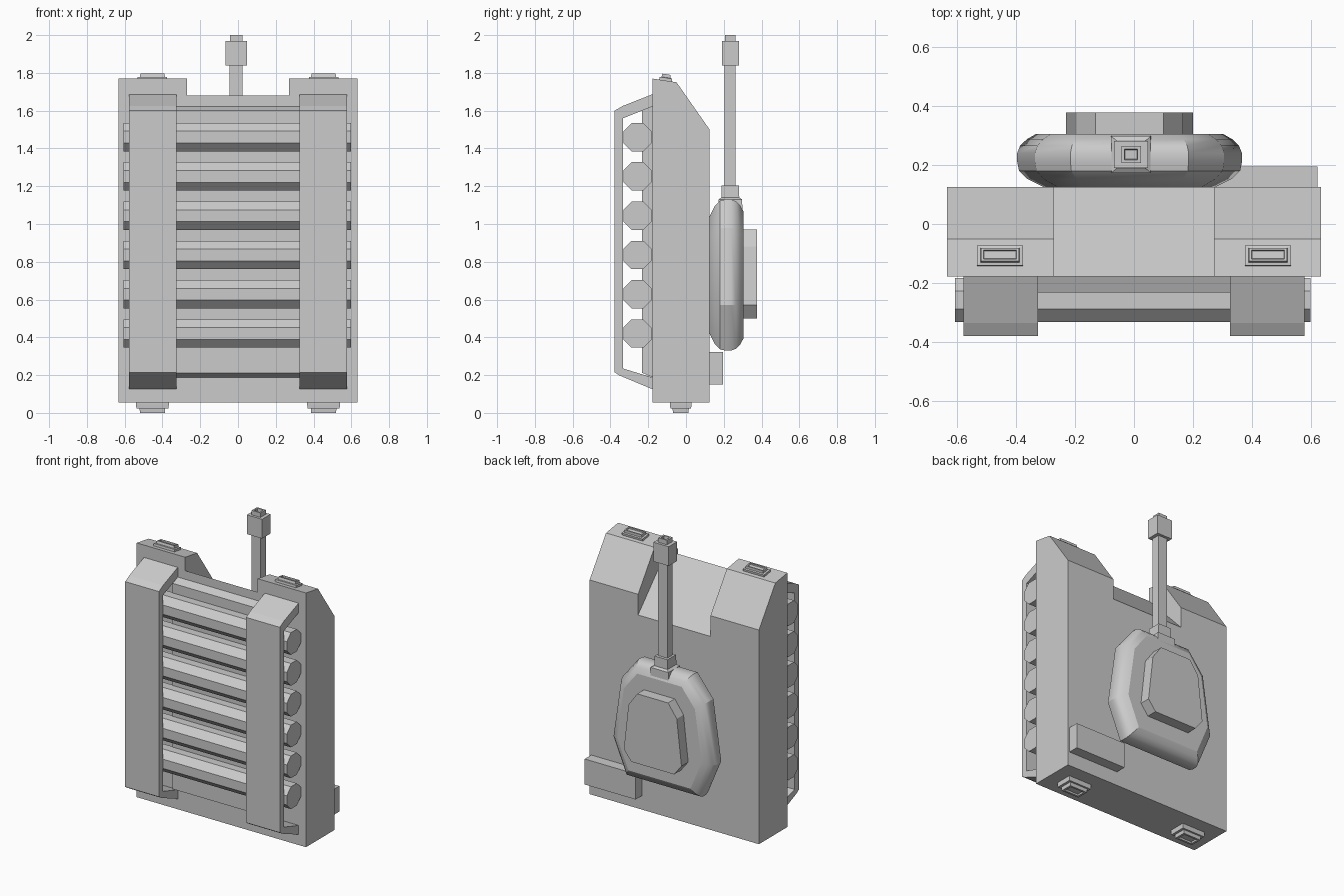
import bpy, bmesh, math

if "Cube" in bpy.data.objects:
    bpy.data.objects.remove(bpy.data.objects["Cube"])


def loft(name, rings):
    """Closed solid through a list of equal-length rings of points."""
    bm = bmesh.new()
    vs = [[bm.verts.new(p) for p in r] for r in rings]
    n = len(rings[0])
    for a, b in zip(vs, vs[1:]):
        for i in range(n):
            bm.faces.new((a[i], a[(i + 1) % n], b[(i + 1) % n], b[i]))
    bm.faces.new(vs[0])
    bm.faces.new(vs[-1])
    bmesh.ops.recalc_face_normals(bm, faces=bm.faces[:])
    me = bpy.data.meshes.new(name)
    bm.to_mesh(me)
    bm.free()
    ob = bpy.data.objects.new(name, me)
    bpy.context.collection.objects.link(ob)
    return ob


def prism(name, profile, x0, x1):
    """Side profile of (y, z) points extruded along x."""
    return loft(name, [[(x, y, z) for y, z in profile] for x in (x0, x1)])


def box(name, x0, x1, y0, y1, z0, z1):
    return prism(name, [(y0, z0), (y1, z0), (y1, z1), (y0, z1)], x0, x1)


def stack(name, cx, cy, levels):
    """Stacked rectangles (half x, half y, z, optional y shift)."""
    return loft(name, [[(cx + sx * l[0], cy + sy * l[1], l[2])
                        for sx, sy in ((-1, -1), (1, -1), (1, 1), (-1, 1))]
                       for l in levels])


def plate(name, half, cx, cz, layers):
    """Half outline (x, z) mirrored, stacked along y as (y, inset)."""
    mx = max(p[0] for p in half)
    mz = max(abs(p[1] - cz) for p in half)
    full = half + [(-x, z) for x, z in reversed(half)]
    return loft(name, [[(cx + x * (1 - i / mx), y, cz + (z - cz) * (1 - i / mz))
                        for x, z in full] for y, i in layers])


# Hull with two raised front fenders and a sloped plate cut between them
hull = prism("hull", [(-.178, .055), (.125, .055), (.125, 1.5), (-.05, 1.75),
                      (-.178, 1.77)], -.632, .632)
cutter = prism("glacis_cutter", [(-.238, 1.743), (.185, 1.297), (.4, 1.297),
                                 (.4, 2.1), (-.238, 2.1)], -.27, .27)
cutter.hide_render = True
cutter.hide_viewport = True
cut = hull.modifiers.new("glacis", 'BOOLEAN')
cut.operation = 'DIFFERENCE'
cut.solver = 'EXACT'
cut.object = cutter

# Belly slab between the tracks
prism("belly", [(-.17, .185), (-.17, 1.625), (-.232, 1.6), (-.232, .212)],
      -.325, .325)

# Track bands: open loops as thin strips
band = [(-.17, 1.69), (-.335, 1.625), (-.378, 1.6), (-.378, .215),
        (-.35, .197), (-.17, .122),
        (-.17, .185), (-.333, .235), (-.333, 1.56), (-.17, 1.625)]
for side, s in (("left", -1), ("right", 1)):
    prism(side + "_track", band, s * .325, s * .577)

    # Rear lamps and headlamps, stepped blocks with a shallow recess
    stack(side + "_rear_lamp", s * .453, -.028,
          [(.087, .057, .06), (.087, .057, .045), (.085, .055, .024),
           (.068, .043, .024), (.066, .041, 0), (.052, .028, 0),
           (.048, .024, .01)])
    lamp = stack(side + "_headlamp", s * .453, 0,
                 [(.078, .034, -.02), (.078, .034, .012), (.066, .024, .014),
                  (.064, .022, .031), (.056, .015, .031), (.054, .013, .024)])
    lamp.location = (0, -.108, 1.762)
    lamp.rotation_euler = (-.15, 0, 0)

# Six octagonal rollers
for k in range(6):
    zc, r = .42 + k * .208, .075 / math.cos(math.pi / 8)
    prism(f"roller_{k + 1}",
          [(-.257 + r * math.cos(math.pi * (j + .5) / 4),
            zc + r * math.sin(math.pi * (j + .5) / 4)) for j in range(8)],
          -.605, .597)

# Rounded turret
turret = plate("turret", [(.2, 1.13), (.32, .98), (.38, .57), (.28, .33)],
               -.015, .73,
               [(.12, .1), (.13, .08), (.152, .035), (.18, .006), (.21, 0),
                (.24, 0), (.265, .01), (.287, .033), (.305, .065)])
bpy.context.view_layer.objects.active = turret
turret.select_set(True)
bpy.ops.object.shade_smooth_by_angle(angle=math.radians(27))

# Raised hatch on the turret
plate("turret_hatch", [(.115, .97), (.18, .88), (.215, .57), (.16, .5)],
      -.015, .735, [(.3, 0), (.377, 0)])

# Gun: mantlet, barrel, muzzle with bored tip
stack("mantlet", -.01, .235, [(.068, .065, 1.03), (.066, .062, 1.13),
                              (.05, .047, 1.14), (.048, .046, 1.205)])
box("barrel", -.044, .024, .205, .262, 1.1, 1.86)
stack("muzzle", -.01, .235,
      [(.057, .045, 1.84), (.057, .045, 1.97), (.033, .028, 1.97),
       (.033, .028, 2.0), (.022, .018, 2.0), (.02, .016, 1.975)])

# Stowage box on the rear deck
box("stowage_box", .24, .62, .12, .195, .15, .322)
